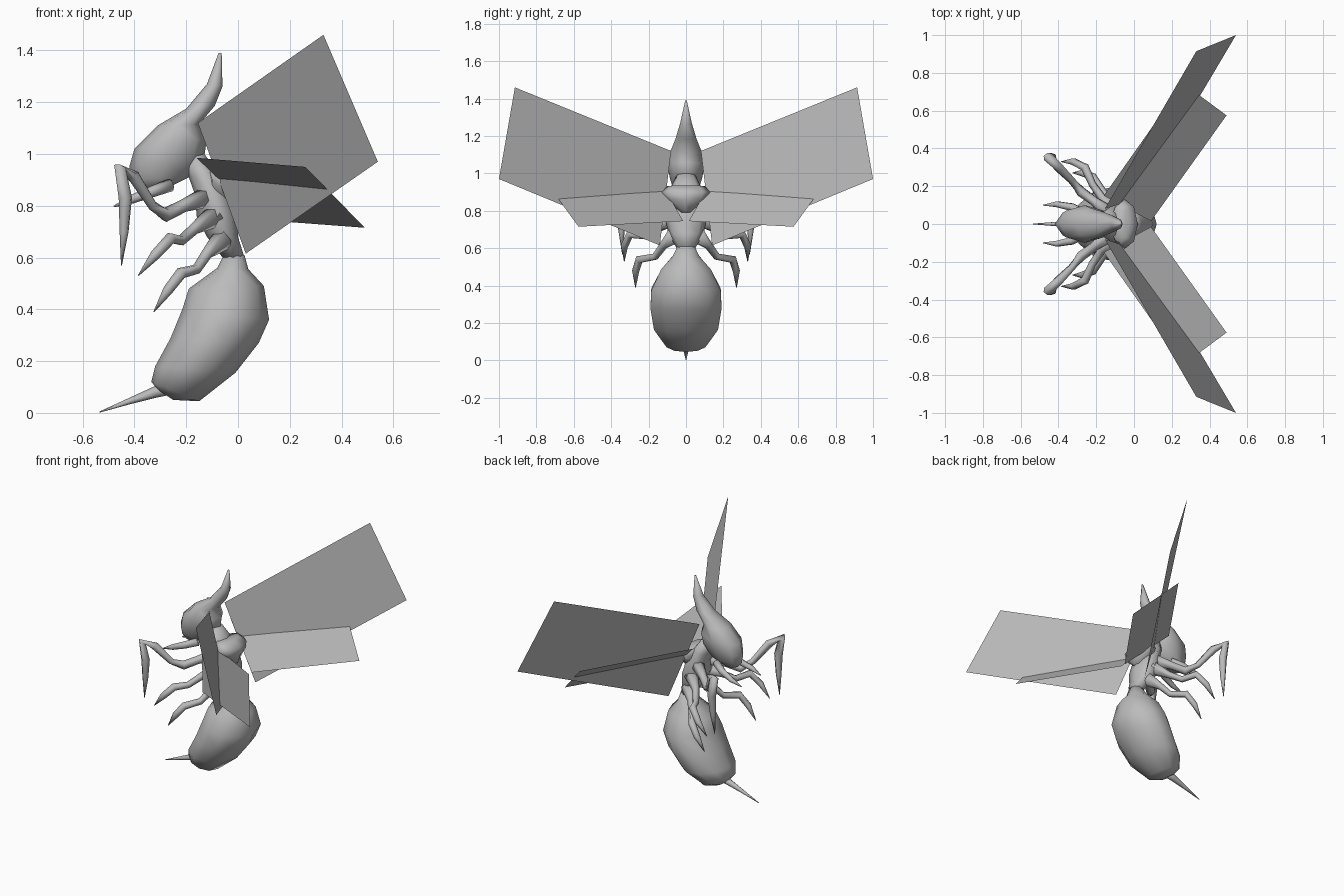
import bpy, bmesh, math
from mathutils import Vector

cube = bpy.data.objects.get("Cube")
if cube:
    bpy.data.objects.remove(cube)

grey = bpy.data.materials.new("plain grey")
grey.use_nodes = True
grey.diffuse_color = (0.5, 0.5, 0.5, 1)
grey.node_tree.nodes["Principled BSDF"].inputs["Base Color"].default_value = (0.5, 0.5, 0.5, 1)


def finish(name, bm, smooth=True, mirror=False):
    """Turn a bmesh into a coloured object, mirrored left to right if asked."""
    if smooth:
        bmesh.ops.recalc_face_normals(bm, faces=bm.faces)
    for f in bm.faces:
        f.smooth = smooth
    mesh = bpy.data.meshes.new(name)
    bm.to_mesh(mesh)
    bm.free()
    mesh.materials.append(grey)
    obj = bpy.data.objects.new(name, mesh)
    bpy.context.collection.objects.link(obj)
    if mirror:
        mod = obj.modifiers.new("Mirror", 'MIRROR')
        mod.use_axis = (False, True, False)
        mod.use_mirror_merge = False
    return obj


def skin(rings):
    """Bridge a list of point rings and cap both ends."""
    bm = bmesh.new()
    loops = [[bm.verts.new(p) for p in ring] for ring in rings]
    n = len(loops[0])
    for a, b in zip(loops, loops[1:]):
        for i in range(n):
            j = (i + 1) % n
            bm.faces.new((a[i], a[j], b[j], b[i]))
    bm.faces.new(loops[0])
    bm.faces.new(loops[-1])
    return bm


def body(name, sections, sides=8):
    """Oval sections, each from a belly point to a back point with a half width."""
    rings = []
    for x1, z1, x2, z2, w in sections:
        front, back = Vector((x1, 0, z1)), Vector((x2, 0, z2))
        mid, half = (front + back) / 2, (back - front) / 2
        angles = [math.tau * i / sides for i in range(sides)]
        rings.append([mid + half * math.cos(t) + Vector((0, w * math.sin(t), 0)) for t in angles])
    return finish(name, skin(rings))


def limb(name, path, radii, mirror=True, sides=6):
    """Tapered tube along a bent path."""
    pts = [Vector(p) for p in path]
    rings = []
    for i, p in enumerate(pts):
        d = (pts[min(i + 1, len(pts) - 1)] - pts[max(i - 1, 0)]).normalized()
        u = d.cross(Vector((0.3, 1, 0.2))).normalized()
        v = d.cross(u)
        rings.append([p + radii[i] * (u * math.cos(math.tau * k / sides) + v * math.sin(math.tau * k / sides))
                      for k in range(sides)])
    return finish(name, skin(rings), mirror=mirror)


def wing(name, corners):
    bm = bmesh.new()
    bm.faces.new([bm.verts.new(c) for c in corners])
    return finish(name, bm, smooth=False, mirror=True)


# Head with its swept-back crest
body("head", [
    (-.075, 1.39, -.063, 1.39, .004),
    (-.12, 1.27, -.06, 1.26, .032),
    (-.2, 1.175, -.09, 1.185, .058),
    (-.31, 1.11, -.15, 1.115, .085),
    (-.4, 1.02, -.12, 1.06, .1),
    (-.42, .95, -.13, .99, .085),
    (-.41, .9, -.19, .91, .065),
    (-.38, .865, -.28, .865, .035)])

# Thorax and the raised collar behind it
body("thorax", [
    (-.21, .98, -.13, 1.0, .05),
    (-.19, .91, -.08, .93, .085),
    (-.165, .84, -.03, .84, .105),
    (-.16, .76, 0, .75, .11),
    (-.12, .68, 0, .68, .095),
    (-.06, .6, .025, .6, .05)])
body("thorax_collar", [
    (-.12, .93, -.03, .935, .1),
    (-.12, .9, .02, .9, .13),
    (-.12, .86, .02, .86, .11),
    (-.1, .79, 0, .79, .03)])

# Abdomen and sting
body("abdomen", [
    (-.06, .6, .025, .61, .05),
    (-.08, .56, .04, .555, .075),
    (-.19, .48, .1, .49, .14),
    (-.215, .4, .12, .36, .195),
    (-.26, .29, .08, .27, .2),
    (-.32, .18, -.01, .155, .18),
    (-.335, .12, -.15, .045, .11),
    (-.31, .09, -.25, .05, .04)], sides=10)
limb("sting", [(-.26, 0, .1), (-.32, 0, .08), (-.42, 0, .045), (-.535, 0, .003)],
     [.03, .022, .012, .002], mirror=False)

# Mouth feelers
limb("mandibles", [(-.26, .05, .88), (-.33, .09, .855), (-.41, .105, .825), (-.48, .1, .797)],
     [.025, .022, .017, .003])

# Three pairs of legs
limb("front_legs", [(-.13, .06, .83), (-.21, .12, .8), (-.28, .17, .765), (-.33, .23, .8),
                    (-.4, .3, .91), (-.455, .355, .945), (-.435, .35, .83), (-.44, .345, .7), (-.45, .34, .57)],
     [.04, .025, .028, .02, .026, .027, .027, .018, .002])
limb("middle_legs", [(-.09, .07, .76), (-.17, .14, .71), (-.22, .21, .665), (-.26, .3, .675),
                     (-.32, .33, .61), (-.385, .33, .53)],
     [.045, .022, .02, .023, .02, .002])
limb("hind_legs", [(-.06, .06, .67), (-.12, .12, .615), (-.16, .165, .555), (-.22, .25, .54),
                   (-.27, .27, .475), (-.325, .27, .39)],
     [.045, .022, .02, .023, .02, .002])

# Flat, four-cornered wings
wing("fore_wings", [(-.155, .08, 1.12), (.33, .915, 1.46), (.54, 1, .97), (.03, .14, .615)])
wing("hind_wings", [(-.16, .15, .985), (.26, .745, .95), (.49, .575, .715), (.09, .015, .745)])
